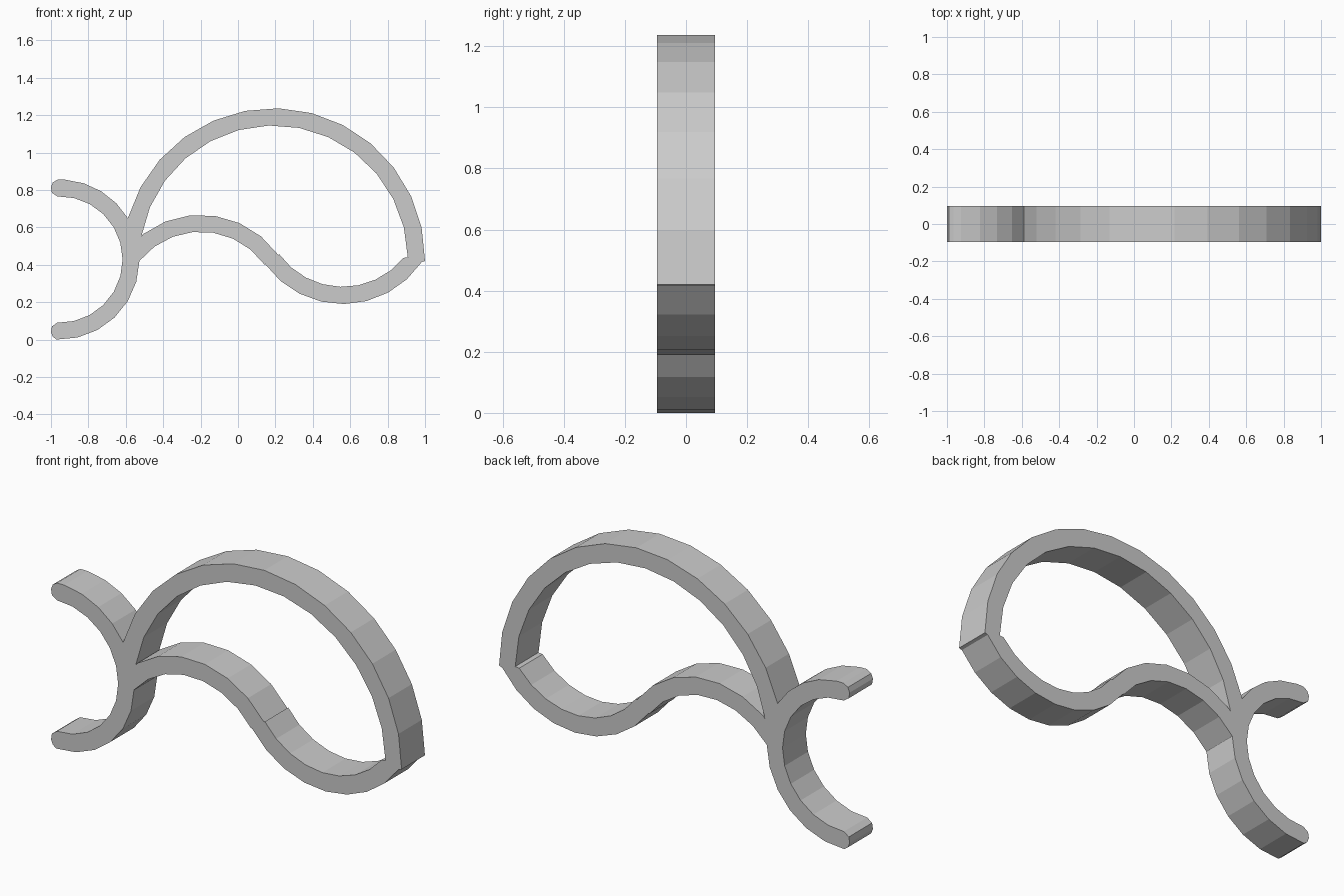
import bpy, bmesh
from math import cos, sin, radians
from mathutils import Vector

cube = bpy.data.objects.get("Cube")
if cube:
    bpy.data.objects.remove(cube, do_unlink=True)

HALF_DEPTH = 0.095


def arc(centre, radius, start, end, steps):
    """Points in the x-z plane along an arc, angles in degrees."""
    angles = [radians(start + (end - start) * i / steps) for i in range(steps + 1)]
    return [(centre[0] + radius * cos(a), centre[1] + radius * sin(a)) for a in angles]


# Arc centres of the strip
tail, dome = (-0.955, 0.428), (0.19, 0.427)
hump, valley = (-0.2, 0.157), (0.56, 0.70)

# Outside edge: upper tail, dome, wavy underside, lower tail, inside of the tail
outline = arc(tail, 0.428, 86, 31, 4)
outline += arc(dome, 0.81, 164, -0.5, 13)
outline += arc(valley, 0.51, 326, 215.5, 8)
outline += arc(hump, 0.42, 35.5, 141, 7)
outline += arc(tail, 0.428, -1, -92, 6)
outline += [(-0.99, 0.015), (-1, 0.04), (-0.995, 0.07)]
outline += arc(tail, 0.338, -92, 92, 12)
outline += [(-0.995, 0.785), (-1, 0.815), (-0.99, 0.84), (-0.965, 0.855)]

# Inside edge of the closed body loop
opening = arc(dome, 0.718, 170, 1, 13)
opening += arc(valley, 0.418, 321, 215.5, 8)
opening += arc(hump, 0.51, 35.5, 127, 6)

# Fill between both edges and extrude through the thickness
bm = bmesh.new()
edges = []
for loop in (outline, opening):
    verts = [bm.verts.new((x, -HALF_DEPTH, z)) for x, z in loop]
    edges += [bm.edges.new((v, verts[i - 1])) for i, v in enumerate(verts)]
bmesh.ops.triangle_fill(bm, edges=edges, use_beauty=True, use_dissolve=False)
extruded = bmesh.ops.extrude_face_region(bm, geom=bm.faces[:], use_keep_orig=True)
moved = [g for g in extruded["geom"] if isinstance(g, bmesh.types.BMVert)]
bmesh.ops.translate(bm, verts=moved, vec=Vector((0, 2 * HALF_DEPTH, 0)))
bmesh.ops.recalc_face_normals(bm, faces=bm.faces[:])

mesh = bpy.data.meshes.new("outline_strip")
bm.to_mesh(mesh)
bm.free()
strip = bpy.data.objects.new("outline_strip", mesh)
bpy.context.collection.objects.link(strip)

# Plain grey
grey = bpy.data.materials.new("plain_grey")
grey.use_nodes = True
colour = (0.6, 0.6, 0.6, 1)
grey.diffuse_color = colour
grey.node_tree.nodes["Principled BSDF"].inputs["Base Color"].default_value = colour
mesh.materials.append(grey)
